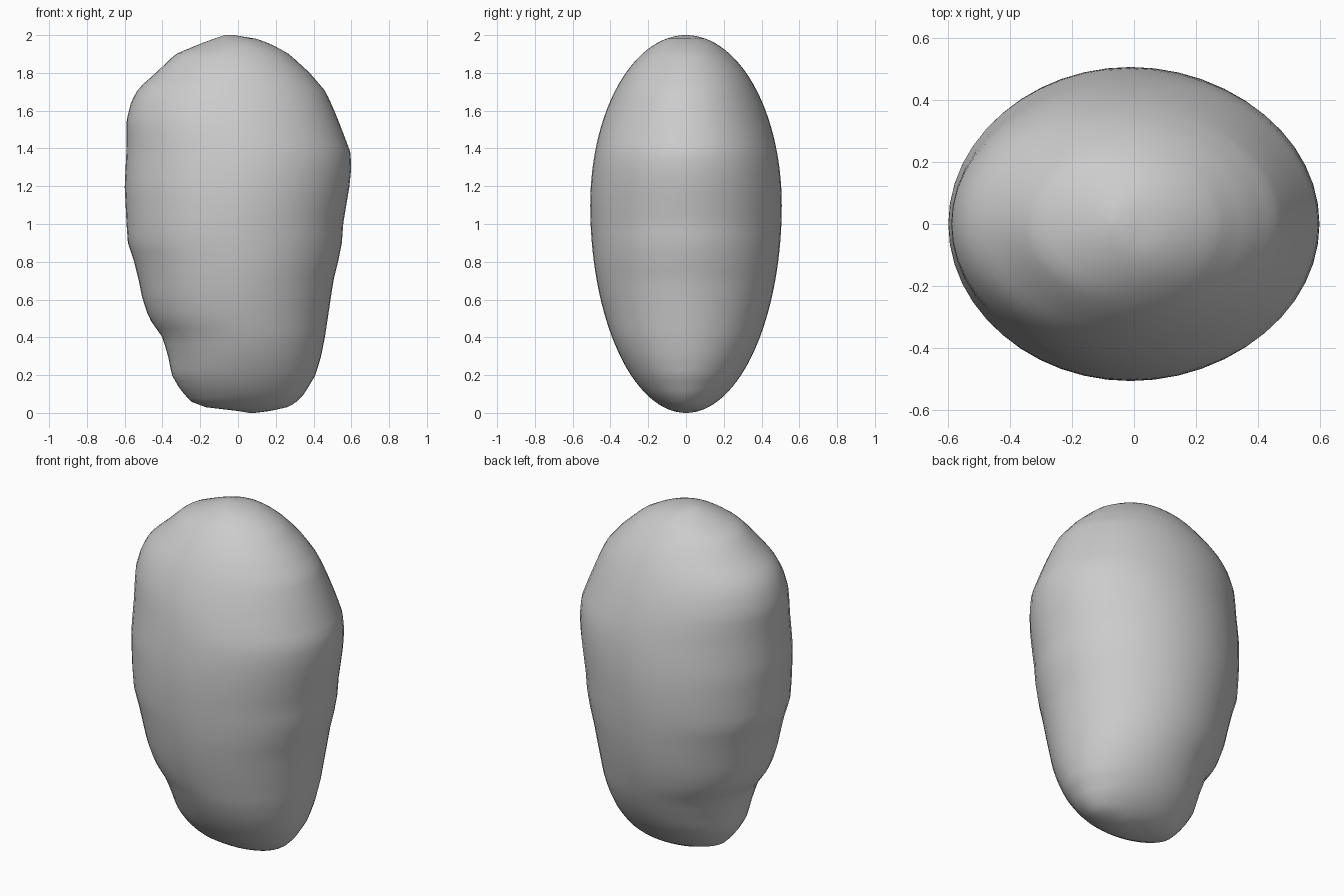
import bpy, bmesh, math

if "Cube" in bpy.data.objects:
    bpy.data.objects.remove(bpy.data.objects["Cube"])

# Front-view outline as (z, x) for the left and right edges
LEFT = [(0, .06), (.01, .0), (.03, -.17), (.06, -.25), (.13, -.31), (.2, -.35), (.3, -.37),
        (.4, -.40), (.5, -.47), (.6, -.505), (.7, -.525), (.8, -.55), (.9, -.583), (1.0, -.59),
        (1.2, -.60), (1.4, -.59), (1.55, -.59), (1.65, -.565), (1.72, -.525), (1.8, -.435),
        (1.9, -.33), (1.95, -.21), (1.98, -.13), (2, -.07)]
RIGHT = [(0, .09), (.01, .17), (.03, .26), (.05, .30), (.1, .35), (.2, .41), (.3, .44),
         (.4, .46), (.6, .49), (.7, .505), (.8, .53), (.9, .55), (1.0, .557), (1.2, .59),
         (1.3, .60), (1.38, .595), (1.5, .55), (1.6, .51), (1.7, .465), (1.8, .38),
         (1.9, .27), (1.95, .18), (1.98, .10), (2, -.02)]
ROWS, SEGS = 64, 48
MID, DEPTH = 1.1, .507


def edge(table, z):
    for (z0, x0), (z1, x1) in zip(table, table[1:]):
        if z <= z1:
            return x0 + (x1 - x0) * (z - z0) / (z1 - z0)
    return table[-1][1]


def half_depth(z):
    t = (z - MID) / (2 - MID) if z > MID else (MID - z) / MID
    return DEPTH * math.sqrt(max(0, 1 - t * t))


# Stack of elliptical slices following the lumpy outline
bm = bmesh.new()
rings = []
for i in range(ROWS + 1):
    z = 1 - math.cos(math.pi * i / ROWS)
    l, r, d = edge(LEFT, z), edge(RIGHT, z), max(half_depth(z), .004)
    c, w = (l + r) / 2, (r - l) / 2
    ring = []
    for k in range(SEGS):
        a = 2 * math.pi * k / SEGS
        ring.append(bm.verts.new((c + w * math.cos(a), d * math.sin(a), z)))
    rings.append(ring)
for low, high in zip(rings, rings[1:]):
    for k in range(SEGS):
        n = (k + 1) % SEGS
        bm.faces.new((low[k], low[n], high[n], high[k]))
bm.faces.new(rings[0][::-1])
bm.faces.new(rings[-1])
for f in bm.faces:
    f.smooth = True

mesh = bpy.data.meshes.new("stone_body")
bm.to_mesh(mesh)
bm.free()
stone = bpy.data.objects.new("stone_body", mesh)
bpy.context.collection.objects.link(stone)
